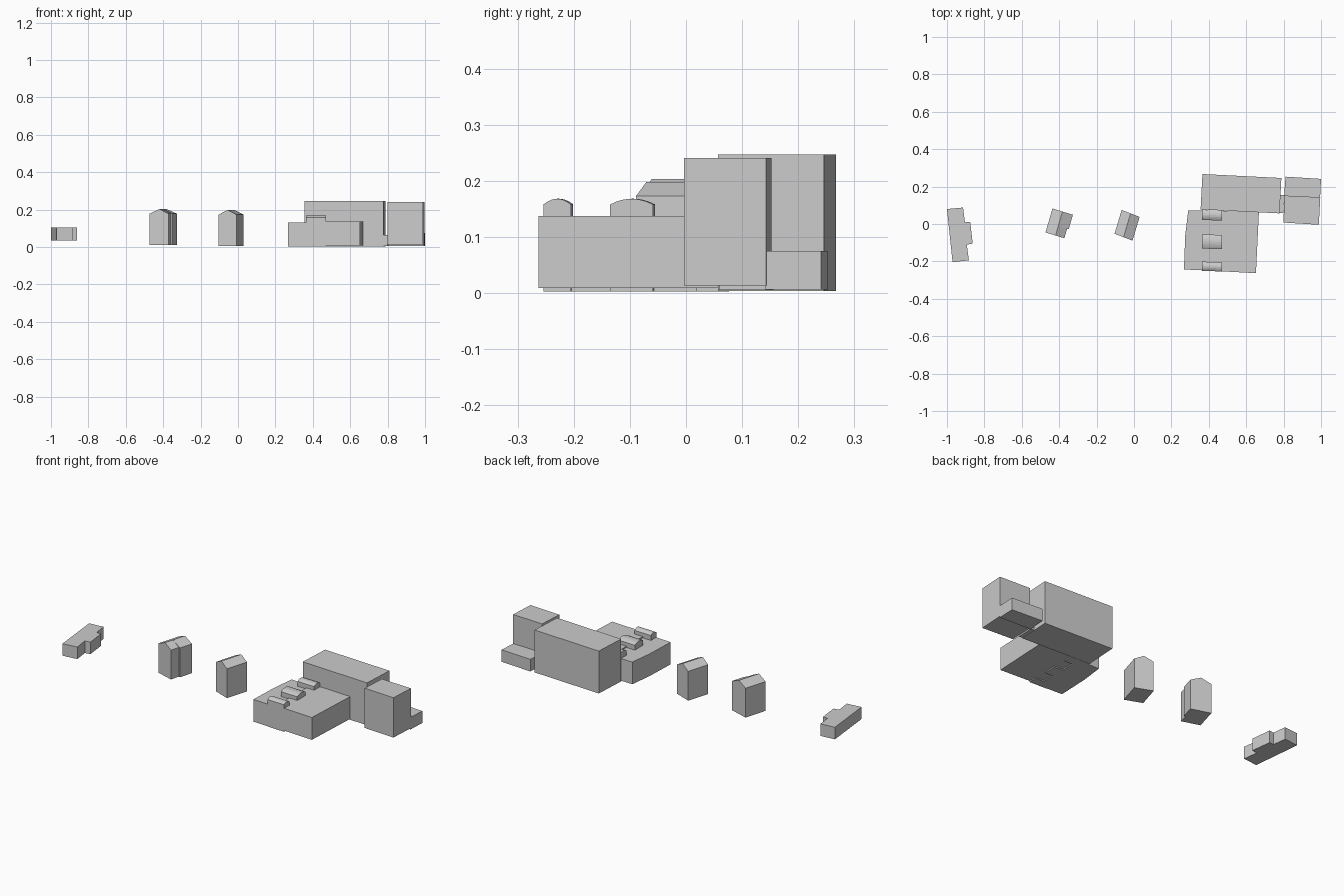
import bpy
from mathutils import Vector

if "Cube" in bpy.data.objects:
    bpy.data.objects.remove(bpy.data.objects["Cube"])


def mesh(name, verts, faces):
    me = bpy.data.meshes.new(name)
    me.from_pydata(verts, [], faces)
    me.update()
    ob = bpy.data.objects.new(name, me)
    bpy.context.collection.objects.link(ob)
    return ob


def loft(name, a, b):
    """Solid between two matching outlines."""
    n = len(a)
    faces = [tuple(reversed(range(n))), tuple(range(n, 2 * n))]
    faces += [(i, (i + 1) % n, n + (i + 1) % n, n + i) for i in range(n)]
    return mesh(name, a + b, faces)


def block(name, plan, z0, z1):
    """Upright block from a counter-clockwise footprint."""
    return loft(name, [(x, y, z0) for x, y in plan], [(x, y, z1) for x, y in plan])


def house(name, fl, fr, bl, z0, eave, ridge, roof_start=0.0, roof_end=1.0, widen=0.0):
    """Gabled house: pentagon swept from front edge fl-fr towards bl."""
    fl, fr, bl = Vector(fl), Vector(fr), Vector(bl)
    prof = [(0, z0), (1 + widen, z0), (1 + widen, eave), (0.5, ridge), (0, eave)]

    def ring(t):
        return [(*(fl + (fr - fl) * u + (bl - fl) * t), z) for u, z in prof]
    return loft(name, ring(roof_start), ring(roof_end))


# Small shed with side bay at the far left
block("shed", [(-0.97, -0.204), (-0.883, -0.194), (-0.894, -0.11), (-0.862, -0.105),
               (-0.876, 0.012), (-0.904, 0.009), (-0.914, 0.088), (-1.0, 0.08)],
      0.035, 0.104)

# Two gabled houses, the first with a slightly wider rear half
a = ((-0.473, -0.045), (-0.366, -0.078), (-0.436, 0.083))
house("house_a_front", *a, 0.01, 0.178, 0.203, 0.0, 0.4, -0.06)
house("house_a_rear", *a, 0.01, 0.178, 0.203, 0.4, 1.0, 0.02)
house("house_b", (-0.104, -0.052), (-0.008, -0.089), (-0.066, 0.075), 0.005, 0.173, 0.198)

# Low hall in two halves
block("hall_left", [(0.267, -0.243), (0.42, -0.25), (0.42, 0.07), (0.29, 0.072),
                    (0.274, -0.06)], 0.003, 0.13)
block("hall_right", [(0.415, -0.25), (0.652, -0.263), (0.668, 0.067), (0.42, 0.072)],
      0.009, 0.137)

# Three vaulted bays crossing the hall roof
for i, (y0, y1) in enumerate([(-0.252, -0.203), (-0.133, -0.057), (0.02, 0.075)]):
    prof = [(y0, 0.003), (y1, 0.003)]
    for k in range(7):
        t = k / 6
        prof.append((y1 + (y0 - y1) * t, 0.158 + 0.01 * (1 - (2 * t - 1) ** 2)))
    loft(f"vault_{i + 1}", [(0.363, y + 0.002, z) for y, z in prof],
         [(0.47, y - 0.002, z) for y, z in prof])

# Tall main building
block("main_building", [(0.356, 0.078), (0.778, 0.057), (0.788, 0.246), (0.366, 0.267)],
      0.004, 0.247)

# Right tower, low rear wing and link to the main building
block("tower", [(0.798, 0.008), (0.988, -0.004), (0.996, 0.143), (0.806, 0.152)],
      0.013, 0.241)
block("rear_wing", [(0.803, 0.15), (0.995, 0.142), (1.0, 0.241), (0.81, 0.253)],
      0.006, 0.075)
block("link", [(0.776, 0.06), (0.8, 0.059), (0.806, 0.155), (0.782, 0.156)],
      0.005, 0.065)
